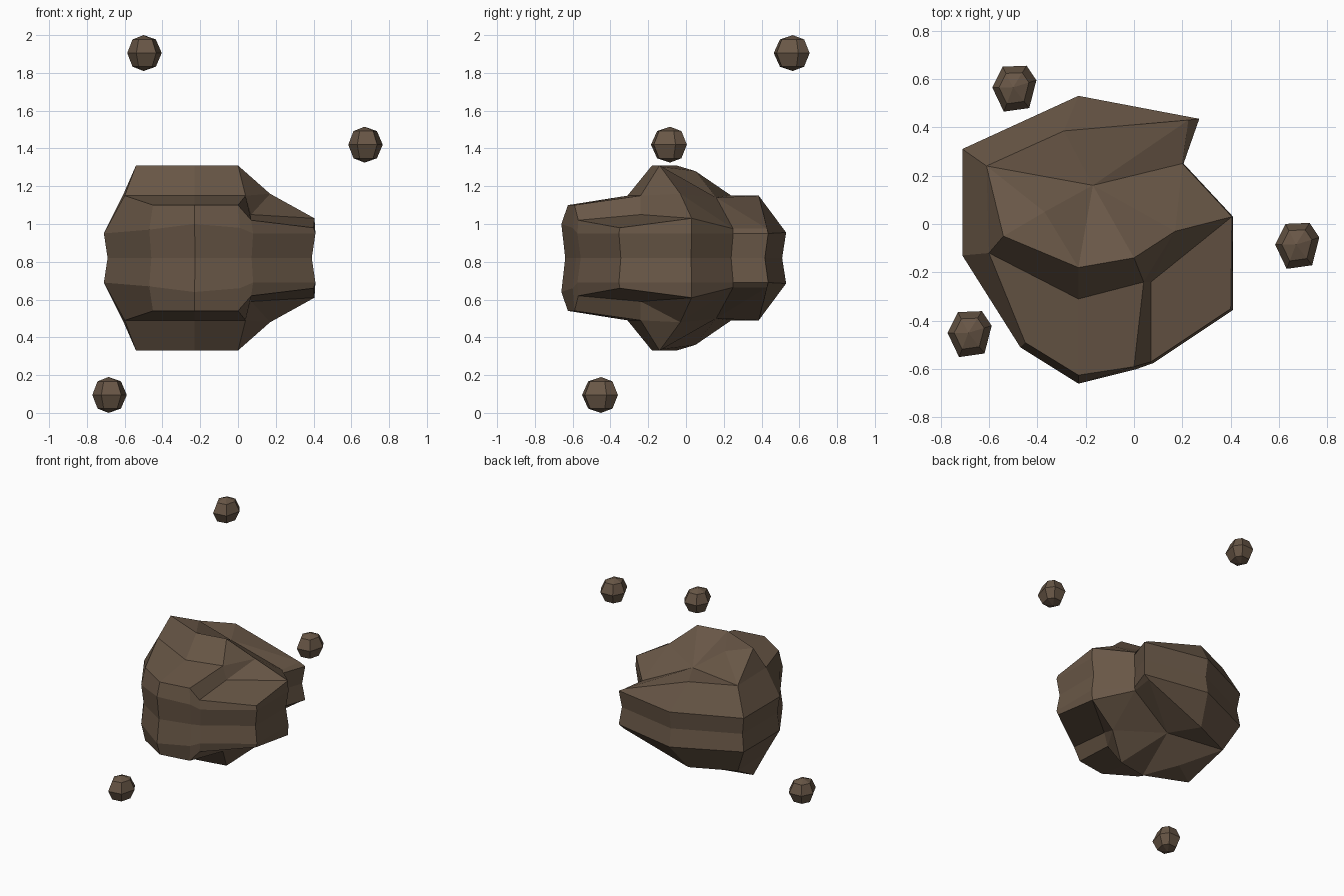
import bpy, bmesh
from math import cos, sin, radians

if "Cube" in bpy.data.objects:
    bpy.data.objects.remove(bpy.data.objects["Cube"])

stone = bpy.data.materials.new("brown_stone")
stone.diffuse_color = (0.14, 0.095, 0.062, 1)
stone.use_nodes = True
stone.node_tree.nodes["Principled BSDF"].inputs["Base Color"].default_value = stone.diffuse_color


def make_object(name, bm, location):
    bmesh.ops.recalc_face_normals(bm, faces=bm.faces)
    mesh = bpy.data.meshes.new(name)
    bm.to_mesh(mesh)
    bm.free()
    mesh.materials.append(stone)
    ob = bpy.data.objects.new(name, mesh)
    ob.location = location
    bpy.context.collection.objects.link(ob)
    return ob


def bridge(bm, low, high):
    n = len(low)
    for i in range(n):
        j = (i + 1) % n
        bm.faces.new((low[i], low[j], high[j], high[i]))


# Large rock: upper half only, mirrored through its waist
MID = 0.82
belt_pts = [(-.71, -.13, .95), (-.47, -.51, .97), (-.23, -.66, 1.0), (.01, -.60, .98),
            (.08, -.575, .95), (.41, -.355, .95), (.41, .03, .95), (.205, .25, .95),
            (.27, .435, .95), (-.23, .53, .955), (-.71, .31, .95)]
rim_pts = [(-.60, -.12, 1.15), (-.45, -.49, 1.10), (-.23, -.625, 1.10), (.0, -.59, 1.10),
           (.07, -.57, 1.02), (.40, -.35, .98), (.405, .03, 1.03), (.20, .25, .975),
           (.225, .43, .975), (-.29, .385, 1.15), (-.61, .24, 1.15)]
crown_pts = {
    "a": (-.54, -.05, 1.31), "b": (-.23, -.18, 1.31), "c": (.0, -.14, 1.31),
    "d": (.17, -.03, 1.16), "m": (-.37, .05, 1.28), "v": (-.17, .16, 1.14),
    "f": (-.23, -.31, 1.15), "g": (.04, -.24, 1.15), "h": (.07, -.24, 1.05)}
crown_faces = [
    "0 1 2 f", "f 2 3 g", "g 3 4 h", "h 4 5 6", "h 6 d", "g h d",
    "0 f b a", "f g c b", "g d c", "a b m", "b v m", "b c v", "c d v",
    "d 6 7", "d 7 v", "7 8 v", "8 9 v", "9 10 v", "10 m v", "10 a m", "10 0 a"]

bm = bmesh.new()
waist = [bm.verts.new((-.15 + (x + .15) * .965, -.07 + (y + .07) * .965, 0))
         for x, y, z in belt_pts]
belt = [bm.verts.new((x, y, z - MID)) for x, y, z in belt_pts]
rim = [bm.verts.new((x, y, z - MID)) for x, y, z in rim_pts]
bridge(bm, waist, belt)
bridge(bm, belt, rim)
names = {str(i): v for i, v in enumerate(rim)}
for key, (x, y, z) in crown_pts.items():
    names[key] = bm.verts.new((x, y, z - MID))
for face in crown_faces:
    bm.faces.new([names[k] for k in face.split()])
copy = bmesh.ops.duplicate(bm, geom=bm.verts[:] + bm.edges[:] + bm.faces[:])["geom"]
for v in copy:
    if isinstance(v, bmesh.types.BMVert):
        v.co.z *= -1
bmesh.ops.remove_doubles(bm, verts=bm.verts, dist=1e-4)
make_object("large_rock", bm, (0, 0, MID))

# Three small faceted rocks floating around it
corners = [(180, .09), (117, .10), (58, .11), (17, .105), (-52, .113), (-111, .112)]


def small_rock(name, location):
    bm = bmesh.new()

    def ring(scale, z):
        return [bm.verts.new((r * scale * cos(radians(a)), r * scale * sin(radians(a)), z))
                for a, r in corners]
    equator = ring(.96, 0)
    for side in (1, -1):
        shoulder = ring(.65, .072 * side)
        bridge(bm, equator, shoulder)
        tip = bm.verts.new((0, 0, .095 * side))
        for i in range(6):
            bm.faces.new((shoulder[i], shoulder[(i + 1) % 6], tip))
    make_object(name, bm, location)


small_rock("small_rock_top", (-.50, .565, 1.905))
small_rock("small_rock_side", (.67, -.085, 1.42))
small_rock("small_rock_bottom", (-.685, -.45, .095))
